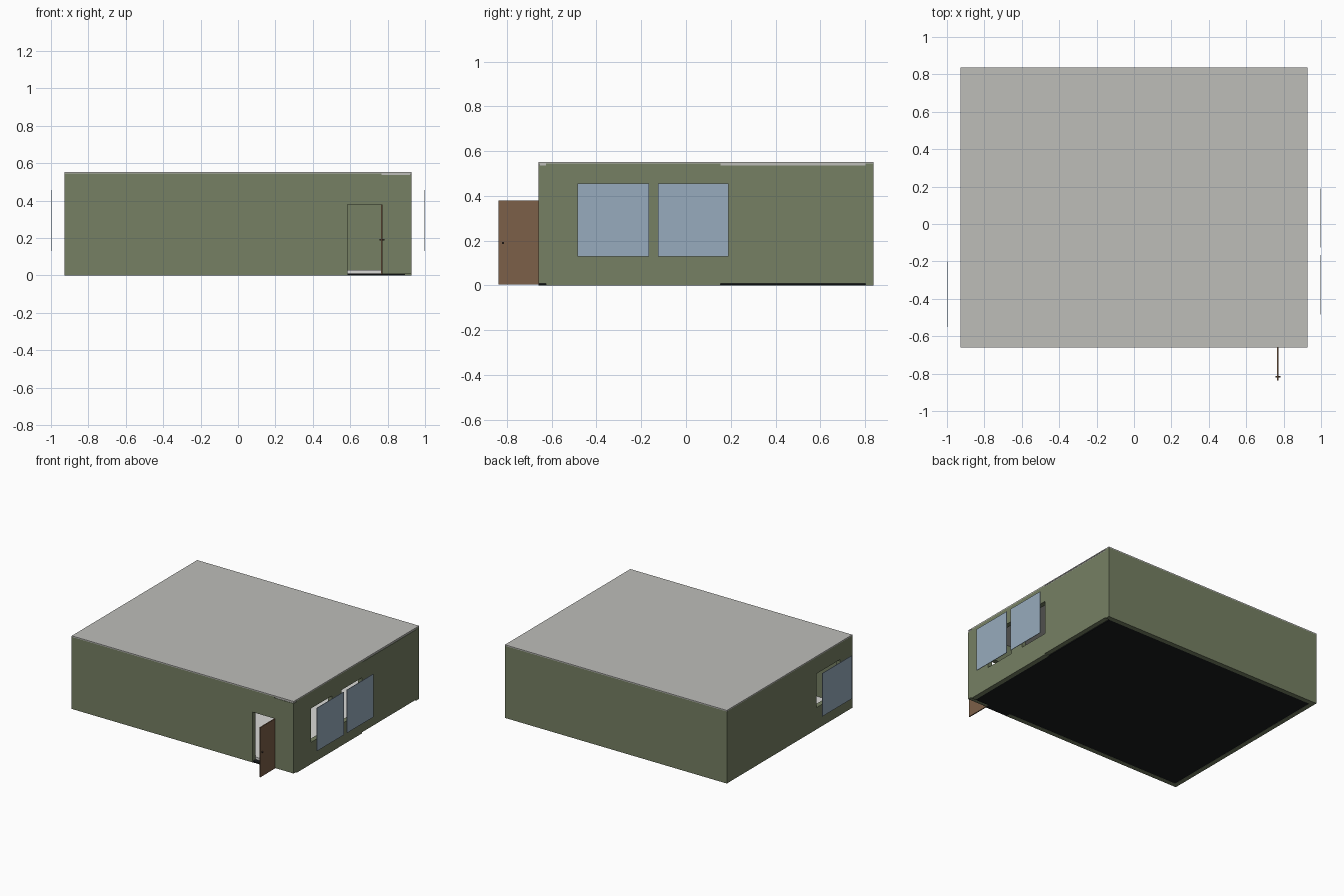
import bpy
import bmesh
from mathutils import Vector

cube = bpy.data.objects.get("Cube")
if cube:
    bpy.data.objects.remove(cube, do_unlink=True)


def material(name, r, g, b):
    m = bpy.data.materials.new(name)
    m.use_nodes = True
    m.diffuse_color = (r, g, b, 1)
    m.node_tree.nodes["Principled BSDF"].inputs["Base Color"].default_value = (r, g, b, 1)
    return m


green = material("olive_green", 0.18, 0.215, 0.125)
grey = material("roof_grey", 0.51, 0.51, 0.485)
white = material("floor_white", 0.7, 0.7, 0.68)
black = material("foundation_black", 0.01, 0.012, 0.013)
glass = material("pale_blue", 0.31, 0.41, 0.51)
brown = material("door_brown", 0.2, 0.115, 0.065)
metal = material("handle_dark", 0.06, 0.04, 0.03)


def boxes(name, mat, bounds):
    """One object made of boxes, each given as (low corner, high corner)."""
    bm = bmesh.new()
    for lo, hi in bounds:
        lo, hi = Vector(lo), Vector(hi)
        verts = bmesh.ops.create_cube(bm, size=1)["verts"]
        for v in verts:
            v.co = (lo + hi) / 2 + v.co * (hi - lo)
    mesh = bpy.data.meshes.new(name)
    bm.to_mesh(mesh)
    bm.free()
    mesh.materials.append(mat)
    obj = bpy.data.objects.new(name, mesh)
    bpy.context.collection.objects.link(obj)
    return obj


W, FRONT, BACK = 0.927, -0.66, 0.837   # half width, front and back faces
T = 0.035                              # wall thickness
TOP, LOW_TOP, LIFT = 0.544, 0.536, 0.008
SILL, HEAD = 0.165, 0.42               # window opening heights
DOOR_L, DOOR_R, DOOR_TOP = 0.585, 0.768, 0.38
IN_F, IN_B, IN_W = FRONT + T, BACK - T, W - T

# Front wall: long panel, lintel over the door, shorter corner panel
boxes("front_wall", green, [
    ((-W, FRONT, 0), (DOOR_L, IN_F, TOP)),
    ((DOOR_L, FRONT, DOOR_TOP), (DOOR_R, IN_F, TOP)),
])
boxes("front_corner_wall", green, [((DOOR_R, FRONT, LIFT), (W, IN_F, LOW_TOP))])
boxes("back_wall", green, [((-W, IN_B, 0), (W, BACK, TOP))])


# Side walls with window openings
def side_wall(name, side, openings):
    x0, x1 = sorted((side * IN_W, side * W))
    parts, y = [], IN_F
    for a, b in openings:
        parts += [((x0, y, 0), (x1, a, TOP)),
                  ((x0, a, 0), (x1, b, SILL)),
                  ((x0, a, HEAD), (x1, b, TOP))]
        y = b
    boxes(name, green, parts)
    raised = side > 0
    boxes(name + "_rear_panel", green,
          [((x0, y, LIFT if raised else 0), (x1, IN_B, LOW_TOP if raised else TOP))])


left_openings = [(-0.45, -0.2), (-0.09, 0.155)]
right_openings = [(-0.515, -0.235)]
side_wall("left_wall", 1, left_openings)
side_wall("right_wall", -1, right_openings)

# Window panes standing off the walls
for side, label, openings in ((1, "left", left_openings), (-1, "right", right_openings)):
    for i, (a, b) in enumerate(openings):
        x0, x1 = sorted((side * 0.996, side))
        boxes(f"{label}_window_pane_{i + 1}", glass,
              [((x0, a - T, 0.13), (x1, b + T, 0.455))])

# Foundation, floor and roof
boxes("foundation", black, [((-IN_W, IN_F, 0.001), (IN_W, IN_B, 0.01)),
                            ((DOOR_L, FRONT, 0.001), (DOOR_R, IN_F, 0.01))])
boxes("floor", white, [((-IN_W, IN_F, 0.01), (IN_W, IN_B, 0.028))])
boxes("roof", grey, [((-W, FRONT, TOP), (W, BACK, 0.552))])
boxes("ceiling", grey, [((-W + 0.003, FRONT + 0.003, LOW_TOP),
                         (W - 0.003, BACK - 0.003, TOP))])

# Door standing open at a right angle, with a handle on each face
boxes("door", brown, [((0.764, -0.837, 0.005), (0.772, FRONT, DOOR_TOP))])
boxes("door_handle", metal, [((0.756, -0.822, 0.186), (0.782, -0.814, 0.194))])
